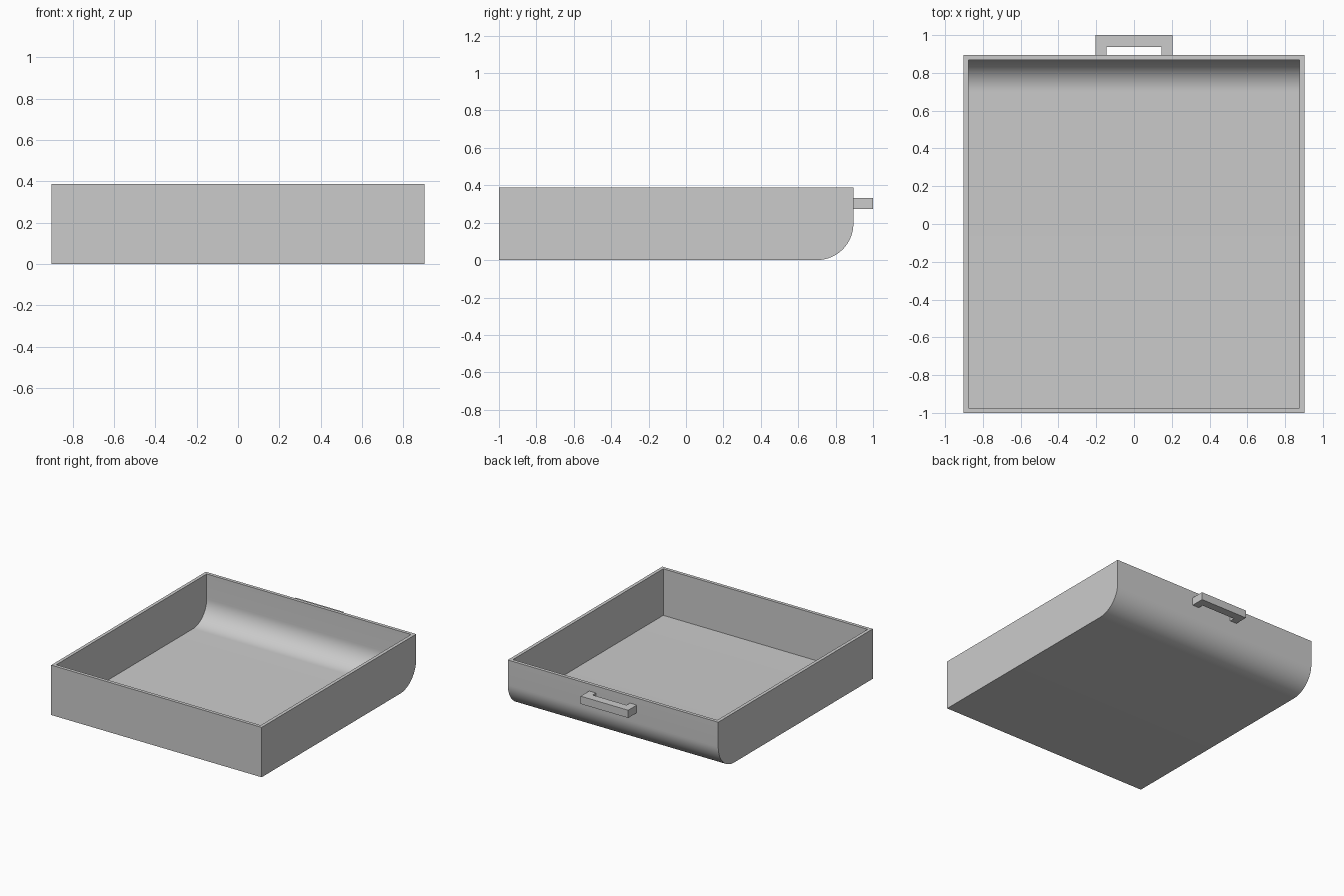
import bpy
import bmesh
from math import sin, cos, pi, radians

cube = bpy.data.objects.get("Cube")
if cube:
    bpy.data.objects.remove(cube, do_unlink=True)

# Overall sizes
HALF_WIDTH, FRONT, BACK, HEIGHT = 0.903, -1.0, 0.895, 0.387
RADIUS, WALL, STEPS = 0.195, 0.026, 16

grey = bpy.data.materials.new("plain grey")
grey.use_nodes = True
colour = (0.6, 0.6, 0.6, 1)
grey.diffuse_color = colour
grey.node_tree.nodes["Principled BSDF"].inputs["Base Color"].default_value = colour


def finish(bm, name):
    bmesh.ops.recalc_face_normals(bm, faces=bm.faces)
    mesh = bpy.data.meshes.new(name)
    bm.to_mesh(mesh)
    bm.free()
    mesh.materials.append(grey)
    obj = bpy.data.objects.new(name, mesh)
    bpy.context.collection.objects.link(obj)
    return obj


def side_profile(inset):
    """Side outline from front rim, under the floor, up to back rim."""
    points = [(FRONT + inset, HEIGHT), (FRONT + inset, inset)]
    for i in range(STEPS + 1):
        a = i / STEPS * pi / 2
        r = RADIUS - inset
        points.append((BACK - RADIUS + r * sin(a), RADIUS - r * cos(a)))
    return points + [(BACK - inset, HEIGHT)]


def add_shell(bm, inset):
    """Open-topped prism; returns its four rim corners in order."""
    x = HALF_WIDTH - inset
    left, right = [[bm.verts.new((s * x, y, z)) for y, z in side_profile(inset)]
                   for s in (1, -1)]
    for i in range(len(left) - 1):
        bm.faces.new((left[i], left[i + 1], right[i + 1], right[i]))
    bm.faces.new(left)
    bm.faces.new(right)
    return [left[0], left[-1], right[-1], right[0]]


# Tray: outer and inner shells joined by a flat rim
bm = bmesh.new()
outer = add_shell(bm, 0)
inner = add_shell(bm, WALL)
for i in range(4):
    j = (i + 1) % 4
    bm.faces.new((outer[i], outer[j], inner[j], inner[i]))
tray = finish(bm, "tray")
bpy.ops.object.select_all(action="DESELECT")
tray.select_set(True)
bpy.context.view_layer.objects.active = tray
bpy.ops.object.shade_smooth_by_angle(angle=radians(30))

# Handle: flat U-shaped bracket on the back wall
bm = bmesh.new()
half = [(0.204, BACK), (0.204, 1.0)]
gap = [(0.146, 0.936), (0.146, BACK)]
outline = (half + [(-x, y) for x, y in reversed(half)]
           + [(-x, y) for x, y in reversed(gap)] + gap)
face = bm.faces.new([bm.verts.new((x, y, 0.273)) for x, y in outline])
top = bmesh.ops.extrude_face_region(bm, geom=[face], use_keep_orig=True)
bmesh.ops.translate(bm, vec=(0, 0, 0.06),
                    verts=[v for v in top["geom"] if isinstance(v, bmesh.types.BMVert)])
finish(bm, "handle")
